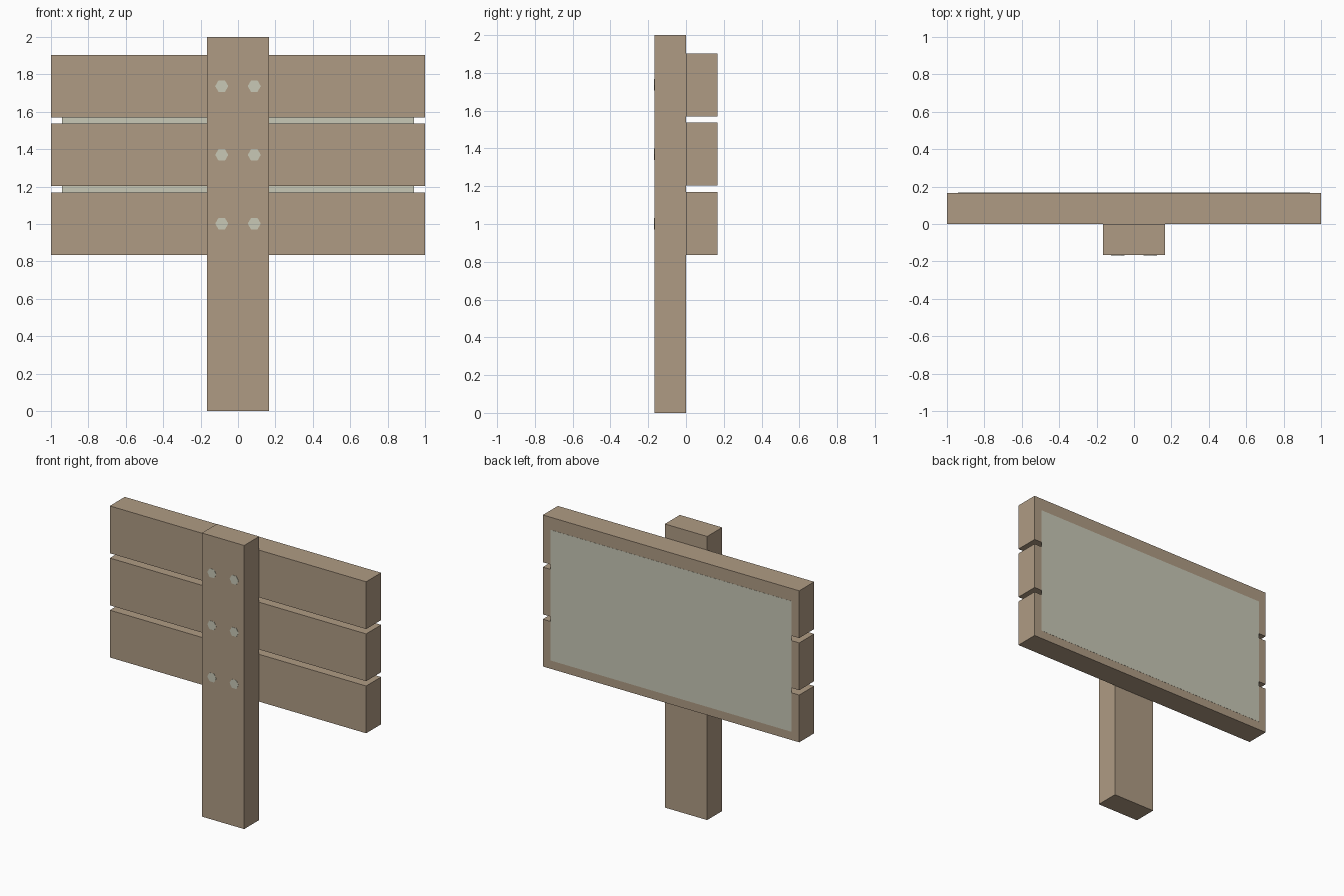
import bpy, math

if "Cube" in bpy.data.objects:
    bpy.data.objects.remove(bpy.data.objects["Cube"])


def material(name, rgb):
    m = bpy.data.materials.new(name)
    m.diffuse_color = (*rgb, 1.0)
    m.use_nodes = True
    m.node_tree.nodes["Principled BSDF"].inputs["Base Color"].default_value = m.diffuse_color
    return m


wood = material("wood", (0.43, 0.33, 0.23))
pale = material("pale_metal", (0.58, 0.58, 0.47))


def box(name, lo, hi, mat):
    bpy.ops.mesh.primitive_cube_add(size=1, location=[(a + b) / 2 for a, b in zip(lo, hi)])
    ob = bpy.context.object
    ob.name = name
    ob.scale = [b - a for a, b in zip(lo, hi)]
    bpy.ops.object.transform_apply(location=False, rotation=False, scale=True)
    ob.data.materials.append(mat)
    return ob


# upright post
T = 0.1667
box("post", (-0.165, -T, 0), (0.165, 0, 2), wood)

# three planks, each with two hexagonal nail heads on the post front
for i in range(3):
    zc = 1.002 + 0.3675 * i
    box(f"plank_{i + 1}", (-1, 0, zc - T), (1, T, zc + T), wood)
    for side, x in (("left", -0.087), ("right", 0.087)):
        bpy.ops.mesh.primitive_cylinder_add(vertices=6, radius=0.035, depth=0.003,
                                            location=(x, -T, zc))
        nail = bpy.context.object
        nail.name = f"nail_{side}_{i + 1}"
        # hexagon points lie left and right
        nail.rotation_euler = (math.pi / 2, math.radians(30), 0)
        nail.data.materials.append(pale)

# thin sign sheet on the far side of the planks
box("sign_sheet", (-0.94, T - 0.001, 0.894), (0.94, T + 0.001, 1.815), pale)
